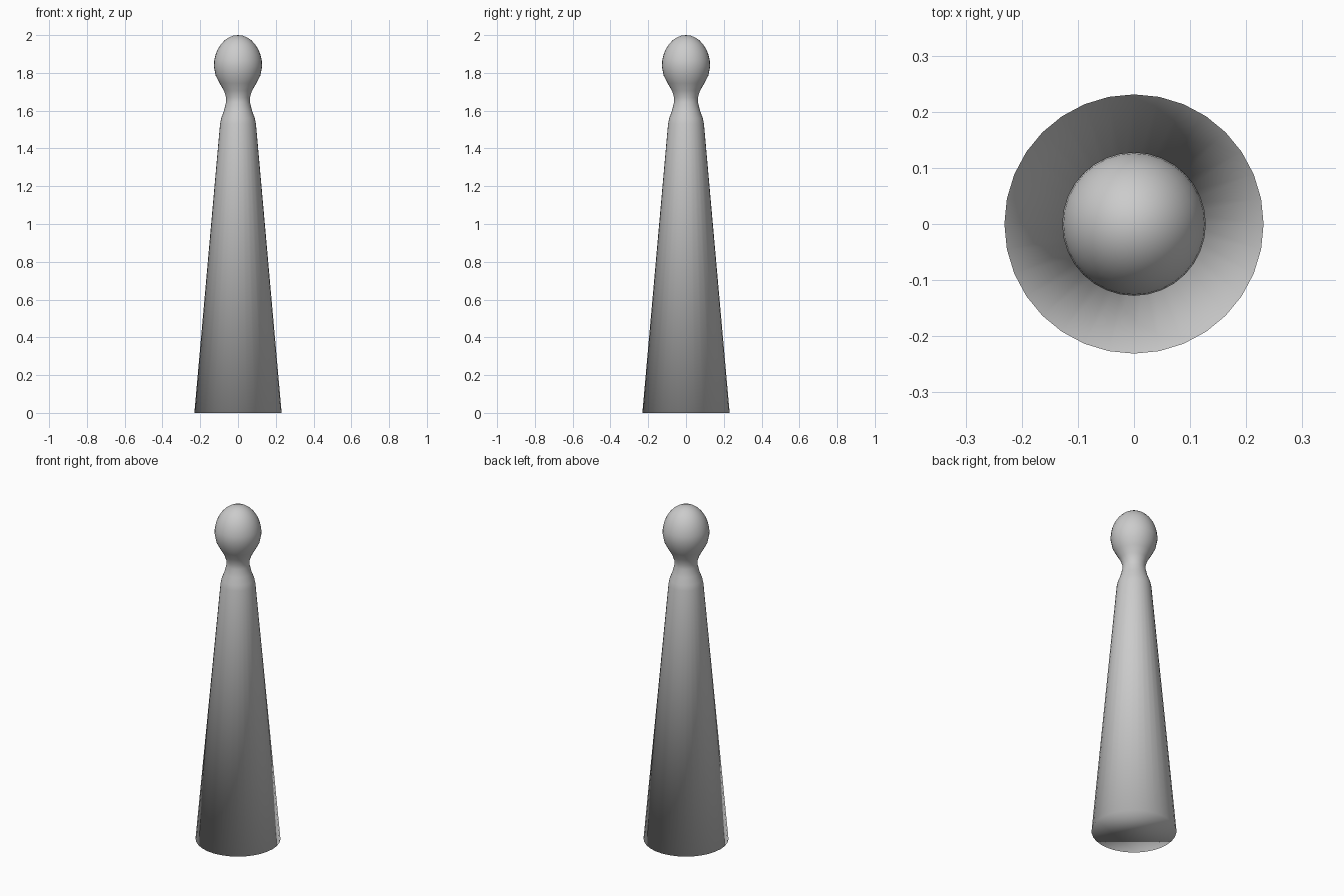
import bpy, math

cube = bpy.data.objects.get("Cube")
if cube:
    bpy.data.objects.remove(cube, do_unlink=True)

SIDES = 32

# single stone-grey material
grey = bpy.data.materials.new("light grey")
grey.use_nodes = True
colour = (0.6, 0.6, 0.6, 1)
grey.diffuse_color = colour
grey.node_tree.nodes["Principled BSDF"].inputs["Base Color"].default_value = colour

# turned outline, (radius, height): tapered body, collar, neck, underside of head
profile = [(0.231, 0), (0.095, 1.53), (0.089, 1.56), (0.074, 1.60), (0.063, 1.645),
           (0.063, 1.67), (0.074, 1.705), (0.097, 1.745), (0.118, 1.785)]

# egg-shaped head above the widest ring
for i in range(8):
    a = math.radians(90) * i / 8
    profile.append((0.128 * math.cos(a), 1.835 + 0.165 * math.sin(a)))

# lathe the outline
verts, faces = [], []
for r, z in profile:
    for s in range(SIDES):
        a = math.tau * s / SIDES
        verts.append((r * math.cos(a), r * math.sin(a), z))
for ring in range(len(profile) - 1):
    for s in range(SIDES):
        t = (s + 1) % SIDES
        low, high = ring * SIDES, (ring + 1) * SIDES
        faces.append((low + s, low + t, high + t, high + s))

# flat base and crown
faces.append(tuple(reversed(range(SIDES))))
crown = len(verts)
verts.append((0, 0, 2))
last = crown - SIDES
faces += [(last + s, last + (s + 1) % SIDES, crown) for s in range(SIDES)]

mesh = bpy.data.meshes.new("turned_pawn")
mesh.from_pydata(verts, [], faces)
mesh.materials.append(grey)
mesh.shade_smooth()
pawn = bpy.data.objects.new("turned_pawn", mesh)
bpy.context.collection.objects.link(pawn)
